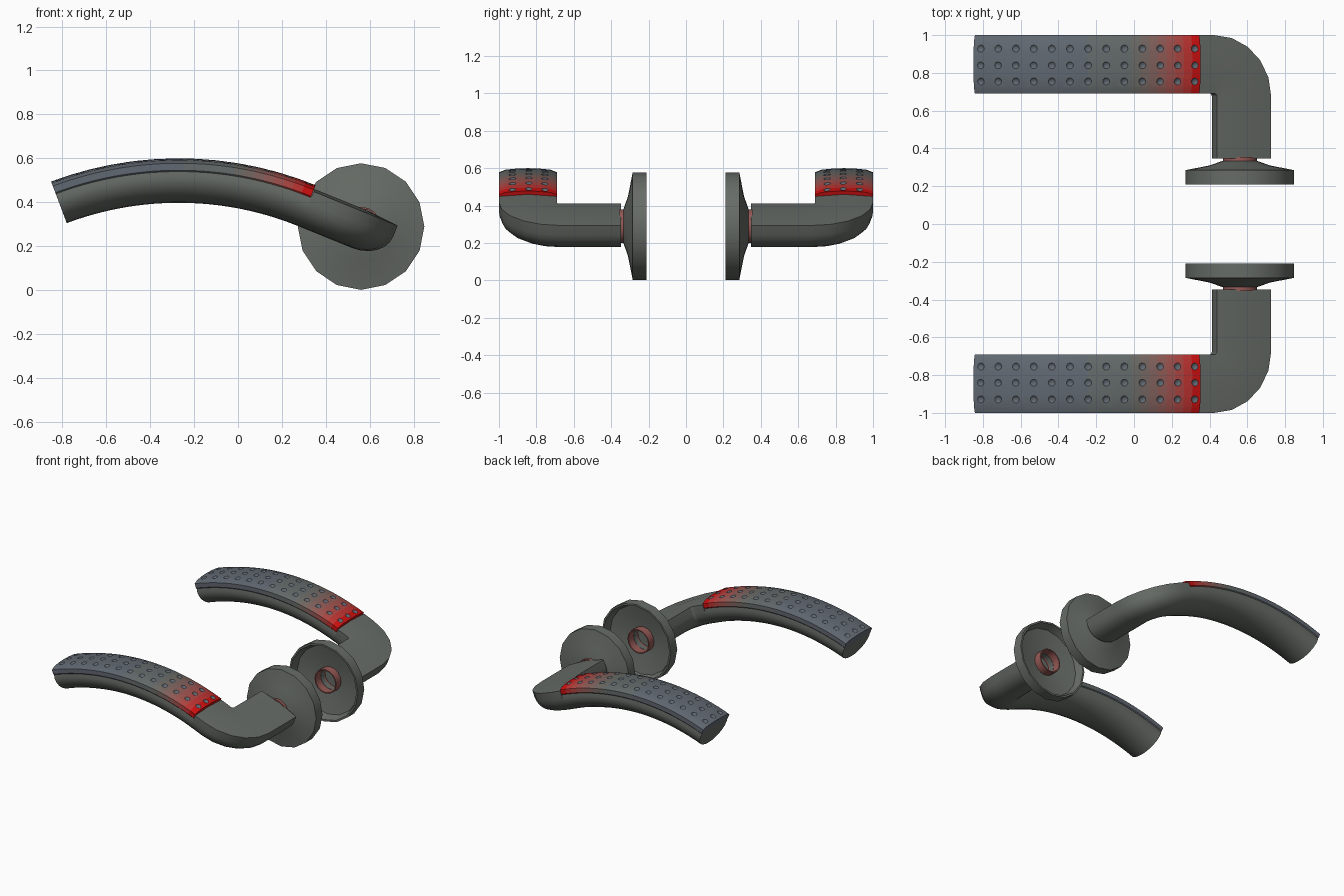
import bpy, bmesh
from math import sin, cos, pi
from mathutils import Vector, Matrix

if "Cube" in bpy.data.objects:
    bpy.data.objects.remove(bpy.data.objects["Cube"])

R, APEX_X, APEX_Z = 1.65, -0.27, 0.60      # arc of the grip's top surface
S0, S_TIP = 0.636, -0.593                  # arc length at pad end and at lever tip
ELBOW_S, ELBOW_Y, ELBOW_R = 0.729, 0.675, 0.17
MID_Y = ELBOW_Y + ELBOW_R


def bend(s, y, h):
    """Flat lever space -> arched world space (straight tangent past S0)."""
    t = min(s, S0) / R
    extra = max(s - S0, 0)
    return Vector((APEX_X + (R + h) * sin(t) + extra * cos(t), y,
                   APEX_Z - R + (R + h) * cos(t) - extra * sin(t)))


def material(name, rgb):
    m = bpy.data.materials.new(name)
    m.diffuse_color = (*rgb, 1)
    m.use_nodes = True
    m.node_tree.nodes["Principled BSDF"].inputs["Base Color"].default_value = m.diffuse_color
    return m


def to_object(name, bm, mats):
    bmesh.ops.recalc_face_normals(bm, faces=bm.faces)
    me = bpy.data.meshes.new(name)
    bm.to_mesh(me)
    bm.free()
    ob = bpy.data.objects.new(name, me)
    bpy.context.collection.objects.link(ob)
    for m in mats:
        me.materials.append(m)
    return ob


def finish(name, bm, mats, angle=30, cutter=None):
    """Make an object, cut it if asked, mirror it to the other side of the door."""
    ob = to_object(name, bm, mats)
    bpy.ops.object.select_all(action='DESELECT')
    bpy.context.view_layer.objects.active = ob
    ob.select_set(True)
    if cutter:
        cut = ob.modifiers.new("dimples", 'BOOLEAN')
        cut.operation, cut.solver, cut.object = 'DIFFERENCE', 'EXACT', cutter
        bpy.ops.object.modifier_apply(modifier=cut.name)
        bpy.data.objects.remove(cutter)
    mod = ob.modifiers.new("both_sides", 'MIRROR')
    mod.use_axis = (False, True, False)
    mod.use_mirror_merge = False
    bpy.ops.object.shade_smooth_by_angle(angle=angle * pi / 180)
    return ob


def loft(sections, mat_of=lambda i: 0):
    bm = bmesh.new()
    rings = [[bm.verts.new(p) for p in sec] for sec in sections]
    n = len(rings[0])
    for i, (a, b) in enumerate(zip(rings, rings[1:])):
        for k in range(n):
            f = bm.faces.new((a[k], a[(k + 1) % n], b[(k + 1) % n], b[k]))
            f.material_index = mat_of(i)
    bm.faces.new(rings[0])
    bm.faces.new(rings[-1]).material_index = mat_of(len(rings) - 2)
    return bm


def d_profile(top, half, crown):
    """Flat-topped, round-bottomed cross-section as (across, height)."""
    low = [(0.155 * cos(a * pi / 12), -0.085 - 0.117 * sin(a * pi / 12)) for a in range(13)]
    return low + [(-half, top), (0, top + crown), (half, top)]


grey_rgb, blue_rgb, red_rgb = (Vector(c) for c in
                               ((0.135, 0.15, 0.135), (0.12, 0.14, 0.165), (0.62, 0.005, 0.005)))
grey = material("metal_grey", grey_rgb)
neck_red = material("neck_red", (0.30, 0.10, 0.09))
SH = 8
shades = [material("pad_blue_grey", blue_rgb), material("pad_mid", blue_rgb.lerp(grey_rgb, 0.6))]
shades += [material(f"pad_red_{i}", grey_rgb.lerp(red_rgb, (i / SH) ** 1.7))
           for i in range(1, SH + 1)]

# Lever: arched grip, elbow and shaft in one sweep
grip, full = d_profile(-0.052, 0.148, 0.0), d_profile(-0.03, 0.155, 0.012)
secs = []
N = 26
for i in range(N + 1):
    s = S_TIP + (S0 + 0.006 - S_TIP) * i / N
    secs.append([bend(s, MID_Y + u, h) for u, h in grip])
secs.append([bend(S0 + 0.006, MID_Y + u, h) for u, h in full])
for i in range(6):
    a = pi / 2 * (1 - i / 5)
    secs.append([bend(ELBOW_S + (ELBOW_R + u) * cos(a), ELBOW_Y + (ELBOW_R + u) * sin(a), h)
                 for u, h in full])
secs.append([bend(ELBOW_S + ELBOW_R + u, 0.348, h) for u, h in full])
finish("lever", loft(secs), [grey])

# Dimple cutter: three rows of small balls just above the pad
bm = bmesh.new()
for u, h in ((-0.092, -0.005), (-0.005, 0), (0.085, -0.0045)):
    for c in range(13):
        bmesh.ops.create_uvsphere(bm, u_segments=12, v_segments=10, radius=0.026,
                                  matrix=Matrix.Translation(
                                      bend(-0.552 + c * 0.0965, MID_Y + u, h + 0.0173)))
dimples = to_object("dimple_cutter", bm, [grey])
dimples.hide_render = True

# Grip pad: crowned, dimpled plate on top of the grip, reddening toward the elbow
pad = [(-0.15, -0.06), (-0.155, -0.054), (-0.155, -0.022), (-0.12, -0.008), (-0.06, -0.002), (0, 0),
       (0.06, -0.002), (0.12, -0.008), (0.155, -0.022), (0.155, -0.054), (0.15, -0.06)]
M = 26
secs = [[bend(S_TIP + (S0 + 0.003 - S_TIP) * i / M, MID_Y + u, h) for u, h in pad]
        for i in range(M + 1)]
finish("grip_pad", loft(secs, lambda i: 0 if i < 13 else max(1, i - (M - SH) + 2)),
       shades, 25, dimples)


def lathe(name, profile, mat):
    """16-sided hollow turned part around the spindle axis; profile is (radius, y)."""
    bm = bmesh.new()
    rings = [[bm.verts.new((0.56 + r * cos(k * pi / 8), y, 0.29 + r * sin(k * pi / 8)))
              for k in range(16)] for r, y in profile]
    for a, b in zip(rings, rings[1:] + rings[:1]):
        for k in range(16):
            j = (k + 1) % 16
            bm.faces.new((a[k], a[j], b[j], b[k]))
    finish(name, bm, [mat])


# Rosette: hollow-backed disc
lathe("rosette", [(0.288, 0.21), (0.288, 0.285), (0.16, 0.31), (0.095, 0.333), (0.08, 0.333),
                  (0.08, 0.295), (0.16, 0.285), (0.255, 0.265), (0.275, 0.21)], grey)
# Neck: short spindle tube between rosette and lever
lathe("neck", [(0.09, 0.235), (0.09, 0.355), (0.082, 0.355), (0.082, 0.235)], neck_red)
